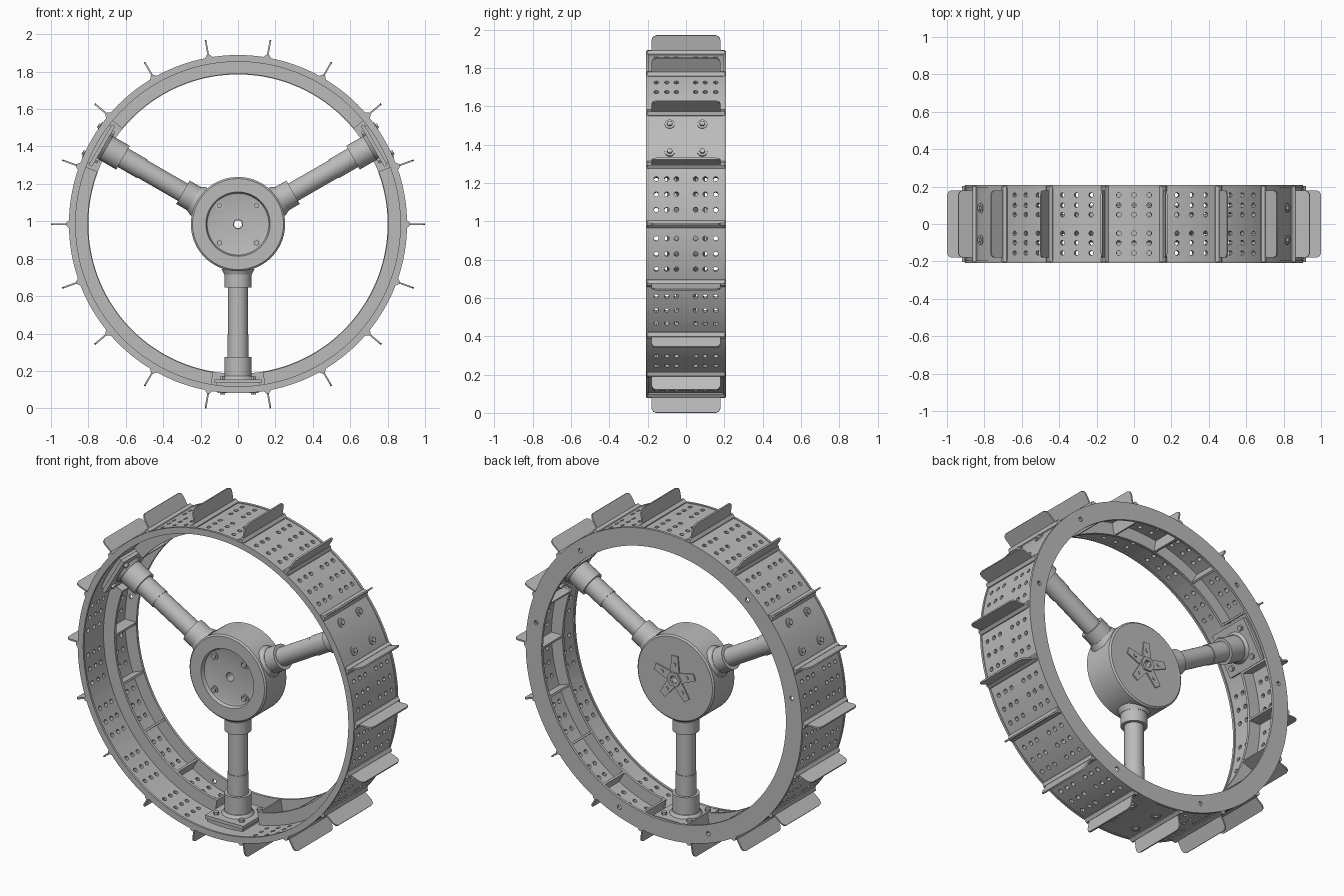
import bpy, bmesh
from math import sin, cos, radians, pi
from mathutils import Matrix, Vector

if "Cube" in bpy.data.objects:
    bpy.data.objects.remove(bpy.data.objects["Cube"])

CENTRE = Matrix.Translation((0, 0, 0.985))
SPOKES = (30, 150, 270)

metal = bpy.data.materials.new("grey_metal")
metal.use_nodes = True
metal.diffuse_color = (0.5, 0.5, 0.5, 1)
metal.node_tree.nodes["Principled BSDF"].inputs["Base Color"].default_value = (0.5, 0.5, 0.5, 1)


# ---- helpers: local x is radial, y is the axle, z is tangential ----
def to_mesh(name, bm):
    bmesh.ops.recalc_face_normals(bm, faces=bm.faces)
    mesh = bpy.data.meshes.new(name)
    bm.to_mesh(mesh)
    bm.free()
    mesh.materials.append(metal)
    return mesh


def place(name, mesh, angle=0):
    obj = bpy.data.objects.new(name, mesh)
    obj.matrix_world = CENTRE @ Matrix.Rotation(-radians(angle), 4, 'Y')
    bpy.context.collection.objects.link(obj)
    return obj


def repeat(name, bm, angles):
    mesh = bm if isinstance(bm, bpy.types.Mesh) else to_mesh(name, bm)
    for i, a in enumerate(angles):
        place(f"{name}_{i + 1}", mesh, a)


def sweep(profile, start=0, span=360, steps=144):
    """Turn a closed (radius, y) profile around the axle."""
    bm = bmesh.new()
    full = span == 360
    rings = []
    for i in range(steps if full else steps + 1):
        a = radians(start + span * i / steps)
        rings.append([bm.verts.new((r * cos(a), y, r * sin(a))) for r, y in profile])
    n = len(profile)
    for i in range(steps):
        p, q = rings[i], rings[(i + 1) % len(rings)]
        for k in range(n):
            bm.faces.new((p[k], p[(k + 1) % n], q[(k + 1) % n], q[k]))
    if not full:
        bm.faces.new(rings[0])
        bm.faces.new(rings[-1])
    return bm


def ring(r0, r1, y0, y1):
    return [(r0, y0), (r1, y0), (r1, y1), (r0, y1)]


def rod(bm, axis, centre, radius, length, sides=24, tip=None):
    """Cylinder or cone along 'X' or 'Y'."""
    turn = Matrix.Rotation(pi / 2, 4, 'Y') if axis == 'X' else Matrix.Rotation(-pi / 2, 4, 'X')
    bmesh.ops.create_cone(bm, cap_ends=True, segments=sides, radius1=radius,
                          radius2=radius if tip is None else tip, depth=length,
                          matrix=Matrix.Translation(centre) @ turn)


def slab(bm, outline, thickness, offset=(0, 0, 0), normal=(0, 0, 1)):
    """Extrude a flat outline of 3D points, centred along the normal."""
    d = Vector(normal) * thickness
    face = bm.faces.new([bm.verts.new(Vector(p) + Vector(offset) - d / 2) for p in outline])
    out = bmesh.ops.extrude_face_region(bm, geom=[face])
    bmesh.ops.translate(bm, vec=d, verts=[v for v in out["geom"] if isinstance(v, bmesh.types.BMVert)])


def drilled(name, bm, cutter_bm):
    """Return the mesh with the cutter's holes taken out."""
    body = place(name, to_mesh(name, bm))
    cutter = place("drill", to_mesh("drill", cutter_bm))
    cutter.hide_render = True
    mod = body.modifiers.new("holes", 'BOOLEAN')
    mod.object, mod.operation, mod.solver = cutter, 'DIFFERENCE', 'EXACT'
    bpy.context.view_layer.update()
    result = bpy.data.meshes.new_from_object(
        body.evaluated_get(bpy.context.evaluated_depsgraph_get()))
    result.name = name
    result.materials.clear()
    result.materials.append(metal)
    bpy.data.objects.remove(body)
    bpy.data.objects.remove(cutter)
    return result


# ---- tread panels: perforated ones, and plain ones over the spokes ----
panel = ring(0.875, 0.9, -0.198, 0.198)
drills = bmesh.new()
for a in (-5.2, 0, 5.2):
    for y in (0.05, 0.1, 0.155):
        for side in (-1, 1):
            start = len(drills.verts)
            rod(drills, 'X', (0.89, side * y, 0), 0.0125, 0.1, 12)
            drills.verts.ensure_lookup_table()
            bmesh.ops.rotate(drills, verts=drills.verts[start:], cent=(0, 0, 0),
                             matrix=Matrix.Rotation(-radians(a), 3, 'Y'))
perforated = drilled("perforated_panel", sweep(panel, -10, 20, 8), drills)
repeat("perforated_panel", perforated, [a for a in range(10, 360, 20) if a not in SPOKES])
repeat("plain_panel", sweep(panel, -10, 20, 8), SPOKES)

# ---- front lip, back flange with holes, middle rib ring ----
place("front_lip", to_mesh("front_lip", sweep(ring(0.868, 0.904, -0.208, -0.195))))
drills = bmesh.new()
for s in SPOKES:
    for a in (radians(s - 20), radians(s + 20)):
        rod(drills, 'Y', (0.85 * cos(a), 0.2, 0.85 * sin(a)), 0.013, 0.1, 12)
place("back_flange", drilled("back_flange", sweep(ring(0.8, 0.904, 0.193, 0.208)), drills))
repeat("middle_ring", sweep(ring(0.803, 0.88, -0.008, 0.008), -50.5, 101, 44), (90, 210, 330))

# ---- pocket ribs between middle ring and back flange ----
bm = bmesh.new()
slab(bm, [(r, y, 0) for r, y in ring(0.803, 0.88, 0, 0.198)], 0.012)
repeat("pocket_rib", bm, range(0, 360, 20))

# ---- paddles with clipped corners on a tapered foot ----
bm = bmesh.new()
slab(bm, [(0.89, -0.18, 0), (0.975, -0.18, 0), (0.993, -0.172, 0), (1, -0.155, 0),
          (1, 0.155, 0), (0.993, 0.172, 0), (0.975, 0.18, 0), (0.89, 0.18, 0)], 0.009)
slab(bm, [(0.89, 0, -0.02), (0.905, 0, -0.02), (0.92, 0, -0.006),
          (0.92, 0, 0.006), (0.905, 0, 0.02), (0.89, 0, 0.02)], 0.405, normal=(0, 1, 0))
repeat("paddle", bm, range(0, 360, 20))

# ---- hub: drum with a dished front ----
place("hub", to_mesh("hub", sweep(
    [(0.025, -0.075), (0.15, -0.075), (0.165, -0.08), (0.172, -0.1), (0.243, -0.1),
     (0.252, -0.092), (0.252, 0.092), (0.243, 0.1), (0.025, 0.1)], steps=72)))
bm = bmesh.new()
for x in (-0.1, 0.1):
    for z in (-0.1, 0.1):
        rod(bm, 'Y', (x, -0.077, z), 0.023, 0.008)
        rod(bm, 'Y', (x, -0.084, z), 0.015, 0.018, 6)
place("hub_bolts", to_mesh("hub_bolts", bm))

# ---- star plate and nut on the back of the hub ----
bm = bmesh.new()
slab(bm, [(0.02, 0, -0.03), (0.075, 0, -0.026), (0.135, 0, -0.02),
          (0.135, 0, 0.02), (0.075, 0, 0.026), (0.02, 0, 0.03)], 0.008, (0, 0.103, 0), (0, 1, 0))
rod(bm, 'Y', (0.085, 0.108, 0), 0.011, 0.008, 6)
repeat("star_arm", bm, range(18, 360, 72))
place("axle_nut", to_mesh("axle_nut", sweep(ring(0.024, 0.045, 0.1, 0.118), steps=6)))

# ---- spokes: tube, sleeve and sockets ----
bm = bmesh.new()
rod(bm, 'X', (0.53, 0, 0), 0.053, 0.6, 32)
rod(bm, 'X', (0.66, 0, 0), 0.057, 0.14, 32)
repeat("spoke_tube", bm, SPOKES)
bm = bmesh.new()
rod(bm, 'X', (0.28, 0, 0), 0.072, 0.12, 32)
rod(bm, 'X', (0.255, 0, 0), 0.088, 0.03, 32, 0.074)
repeat("hub_socket", bm, SPOKES)
bm = bmesh.new()
rod(bm, 'X', (0.775, 0, 0), 0.073, 0.13, 32)
rod(bm, 'X', (0.823, 0, 0), 0.076, 0.02, 32, 0.09)
repeat("rim_socket", bm, SPOKES)

# ---- spoke feet, bolted through the plain panels ----
bm = bmesh.new()
slab(bm, [(0.825, y, z) for y, z in ring(-0.13, 0.13, -0.125, 0.125)], 0.02,
     (0.015, 0, 0), (1, 0, 0))
slab(bm, [(0.86, y, z) for y, z in ring(-0.12, 0.12, -0.115, 0.115)], 0.035, normal=(1, 0, 0))
repeat("spoke_foot", bm, SPOKES)
bm = bmesh.new()
for y in (-0.085, 0.085):
    for z in (-0.083, 0.083):
        rod(bm, 'X', (0.898, y, z), 0.026, 0.008)
        rod(bm, 'X', (0.902, y, z), 0.015, 0.02, 6)
        rod(bm, 'X', (0.825, y, z), 0.016, 0.02, 6)
repeat("foot_bolts", bm, SPOKES)

# ---- smooth shading, once for each mesh ----
bpy.ops.object.select_all(action='DESELECT')
done = set()
for obj in bpy.context.collection.objects:
    if obj.type == 'MESH' and metal.name in obj.data.materials and obj.data.name not in done:
        done.add(obj.data.name)
        obj.select_set(True)
        bpy.context.view_layer.objects.active = obj
bpy.ops.object.shade_smooth_by_angle(angle=radians(30))
